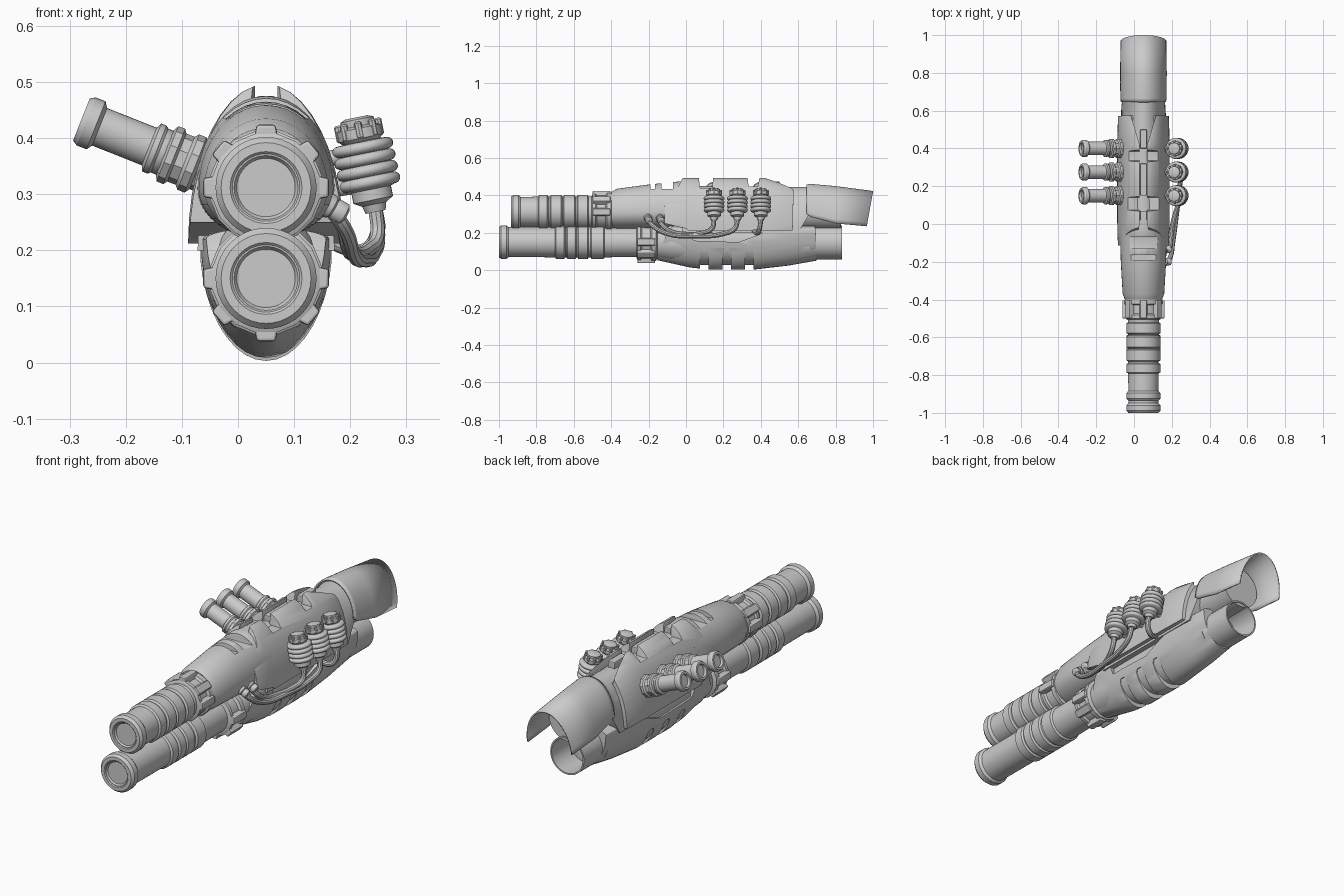
import bpy, bmesh, math
from mathutils import Vector

if "Cube" in bpy.data.objects:
    bpy.data.objects.remove(bpy.data.objects["Cube"])

CX = 0.05  # centre line of the body


def finish(bm, name, angle=32):
    bmesh.ops.recalc_face_normals(bm, faces=bm.faces)
    me = bpy.data.meshes.new(name)
    bm.to_mesh(me)
    bm.free()
    ob = bpy.data.objects.new(name, me)
    bpy.context.collection.objects.link(ob)
    smooth(ob, angle)
    return ob


def activate(ob):
    bpy.ops.object.select_all(action='DESELECT')
    ob.select_set(True)
    bpy.context.view_layer.objects.active = ob


def smooth(ob, angle=32):
    activate(ob)
    bpy.ops.object.shade_smooth_by_angle(angle=math.radians(angle))


def skin(bm, rings, closed=True):
    for a, b in zip(rings, rings[1:]):
        n = len(a)
        for i in range(n if closed else n - 1):
            j = (i + 1) % n
            bm.faces.new((a[i], a[j], b[j], b[i]))


def lathe(name, profile, origin, axis, segs=32, turn=0.0):
    """Revolve (radius, distance) pairs round an axis, capped at both ends."""
    bm, axis = bmesh.new(), Vector(axis).normalized()
    side = axis.cross(Vector((0, 1, 0.001)) if abs(axis.y) < 0.9 else Vector((0, 0, 1))).normalized()
    up = axis.cross(side)
    rings = []
    for r, d in profile:
        c = Vector(origin) + axis * d
        angs = [2 * math.pi * i / segs + turn for i in range(segs)]
        rings.append([bm.verts.new(c + (side * math.cos(a) + up * math.sin(a)) * r) for a in angs])
    skin(bm, rings)
    bm.faces.new(rings[0])
    bm.faces.new(rings[-1])
    return finish(bm, name)


def loft(name, sections, full=False, solid=True, n=20):
    """Elliptical sections (y, half width, base z, height up, depth down)."""
    bm, rings = bmesh.new(), []
    for y, hw, z0, h, d in sections:
        ts = [math.pi * i / n for i in range(2 * n if full else n + 1)]
        rings.append([bm.verts.new((CX + hw * math.cos(t), y, z0 + math.sin(t) * (h if math.sin(t) >= 0 else d)))
                      for t in ts])
    skin(bm, rings, solid)
    if solid:
        bm.faces.new(rings[0])
        bm.faces.new(rings[-1])
    return finish(bm, name)


def prism(poly, axis, lo, hi):
    bm = bmesh.new()
    put = (lambda p, w: (w, p[0], p[1])) if axis == 'x' else (lambda p, w: (p[0], p[1], w))
    rings = [[bm.verts.new(put(p, w)) for p in poly] for w in (lo, hi)]
    skin(bm, rings)
    bm.faces.new(rings[0])
    bm.faces.new(rings[1])
    ob = finish(bm, "cutter")
    ob.hide_render = True
    return ob


def box_cut(y0, y1, z0, z1):
    return prism([(y0, z0), (y1, z0), (y1, z1), (y0, z1)], 'x', -0.5, 0.5)


def cut(ob, cutter, op='DIFFERENCE'):
    m = ob.modifiers.new("cut", 'BOOLEAN')
    m.operation, m.object, m.solver = op, cutter, 'EXACT'
    activate(ob)
    bpy.ops.object.modifier_apply(modifier=m.name)
    bpy.data.objects.remove(cutter, do_unlink=True)


def soften(ob, w=0.006):
    m = ob.modifiers.new("bevel", 'BEVEL')
    m.width, m.segments, m.limit_method, m.angle_limit = w, 2, 'ANGLE', math.radians(40)
    activate(ob)
    bpy.ops.object.modifier_apply(modifier=m.name)
    smooth(ob)


def bands(spans, r=0.09, base=0.081, b=0.006):
    out = []
    for a, c in spans:
        out += [(base, a), (r, a + b), (r, c - b), (base, c)]
    return out


# Two front barrels with muzzle lip and bands
muzzle = [(0.052, 0.012), (0.057, 0.004), (0.06, 0.004), (0.064, 0), (0.08, 0), (0.09, 0.012), (0.09, 0.04), (0.08, 0.052)]
lathe("lower_barrel", muzzle + bands([(0.30, 0.355), (0.36, 0.415), (0.418, 0.48), (0.49, 0.565)]) + [(0.08, 0.73), (0.08, 0.9)],
      (CX, -1, 0.15), (0, 1, 0), 40)
lathe("upper_barrel", muzzle + bands([(0.145, 0.20), (0.208, 0.275), (0.278, 0.345), (0.352, 0.415)]) + [(0.085, 0.44), (0.085, 0.6)],
      (CX, -0.936, 0.312), (0, 1, 0), 40)

# Clamp collars with diagonal lugs
for name, y, z, flip in (("upper", -0.505, 0.312, 1), ("lower", -0.265, 0.15, -1)):
    lathe(name + "_collar", [(0.085, 0), (0.098, 0.006), (0.098, 0.022), (0.09, 0.03), (0.09, 0.075), (0.102, 0.082),
                             (0.102, 0.105), (0.085, 0.115)], (CX, y, z), (0, 1, 0), 16, math.pi / 16)
    for k, deg in enumerate((40, 90, 140, 0, 180)):
        a = math.radians(deg)
        bm = bmesh.new()
        bmesh.ops.create_cube(bm, size=1)
        for v in bm.verts:
            r, s = 0.097 + v.co.x * 0.03, v.co.z * (0.045 if v.co.x < 0 else 0.034)
            v.co = (CX + r * math.cos(a) - s * math.sin(a), y + 0.053 + v.co.y * 0.095,
                    z + flip * (r * math.sin(a) + s * math.cos(a)))
        soften(finish(bm, f"{name}_collar_lug_{k}"), 0.005)

# Upper sleeve behind the upper collar, with top slits
sleeve = loft("upper_sleeve", [(-0.40, 0.098, 0.31, 0.108, 0.085), (-0.37, 0.11, 0.31, 0.125, 0.09), (-0.2, 0.12, 0.31, 0.148, 0.09),
                               (-0.03, 0.124, 0.31, 0.165, 0.09), (0.02, 0.124, 0.31, 0.165, 0.09)], full=True)
for y0, y1 in ((-0.19, -0.165), (-0.13, -0.07)):
    cut(sleeve, box_cut(y0, y1, 0.435, 0.6))
soften(sleeve, 0.004)

# Inner core seen through the gaps
loft("upper_core", [(-0.02, 0.122, 0.2, 0.25, 0), (0.6, 0.118, 0.2, 0.245, 0), (0.66, 0.113, 0.3, 0.145, 0)])
loft("lower_core", [(-0.16, 0.085, 0.15, 0.08, 0.09), (-0.08, 0.1, 0.15, 0.12, 0.105), (0.1, 0.104, 0.15, 0.12, 0.123),
                    (0.4, 0.104, 0.15, 0.12, 0.123), (0.66, 0.095, 0.15, 0.1, 0.095)], full=True)

# Upper armour: dome trimmed to its side outline, split along the top
armour = loft("upper_armour", [(-0.14, 0.136, 0.212, 0.27, 0), (-0.02, 0.139, 0.212, 0.284, 0), (0.42, 0.139, 0.212, 0.284, 0),
                               (0.6, 0.134, 0.212, 0.25, 0)])
cut(armour, prism([(-0.115, 0.25), (0, 0.222), (0.03, 0.2), (0.57, 0.2), (0.575, 0.42), (0.52, 0.6), (0.41, 0.6), (0.385, 0.447),
                   (0.335, 0.447), (0.315, 0.6), (0.155, 0.6), (0.14, 0.44), (0.075, 0.44), (0.055, 0.6), (-0.015, 0.6),
                   (-0.02, 0.49), (-0.05, 0.43), (-0.115, 0.34)], 'x', -0.5, 0.5), 'INTERSECT')
cut(armour, prism([(-0.03, 0.62), (0.13, 0.62), (0.07, 0.42), (0.07, 0), (0.1, -0.15), (0, -0.15), (0.03, 0), (0.03, 0.42)],
                  'z', 0.415, 0.7))
soften(armour)
# Spine blocks lying in the top groove
for i, (y0, y1) in enumerate(((0.0, 0.07), (0.15, 0.32), (0.40, 0.5))):
    soften(prism([(0.032, y0), (0.068, y0), (0.068, y1), (0.032, y1)], 'z', 0.42, 0.475), 0.005)
    bpy.context.object.name = f"spine_block_{i}"
    bpy.context.object.hide_render = False

# Lower hull: keel shape with side window and slots
hull = loft("lower_hull", [(-0.16, 0.1, 0.22, 0.02, 0.165), (0.02, 0.116, 0.22, 0.02, 0.205), (0.12, 0.119, 0.22, 0.02, 0.217),
                           (0.36, 0.119, 0.22, 0.02, 0.217), (0.55, 0.114, 0.22, 0.02, 0.195), (0.72, 0.105, 0.22, 0.02, 0.165)], full=True)
cut(hull, prism([(-0.155, 0), (-0.15, 0.09), (-0.1, 0.2), (-0.06, 0.25), (0.01, 0.25), (0.04, 0.158), (0.28, 0.15), (0.43, 0.205),
                 (0.45, 0.25), (0.69, 0.25), (0.70, 0)], 'x', -0.5, 0.5), 'INTERSECT')
for y in (0.075, 0.195, 0.315):
    cut(hull, prism([(y, -0.1), (y + 0.045, -0.1), (y + 0.045, 0.1), (y + 0.035, 0.115), (y + 0.01, 0.115), (y, 0.1)], 'x', -0.5, 0.5))
soften(hull, 0.005)

# Rear tubes: solid upper, hollow lower
lathe("rear_upper_tube", [(0.1, 0), (0.1, 0.28)], (CX, 0.55, 0.315), (0, 1, 0), 40)
lathe("rear_lower_tube", [(0.09, 0), (0.09, 0.235), (0.083, 0.235), (0.083, 0.02)], (CX, 0.6, 0.148), (0, 1, 0), 40)

# Rear shroud: open half shell with slanted end
shroud = loft("rear_shroud", [(0.645, 0.116, 0.30, 0.155, 0), (0.665, 0.119, 0.285, 0.173, 0), (0.8, 0.12, 0.25, 0.196, 0),
                              (0.99, 0.118, 0.235, 0.185, 0)], solid=False, n=28)
for v in shroud.data.vertices:
    if v.co.y > 0.9:
        v.co.y = 1.0 - 0.18 * (0.42 - v.co.z)
m = shroud.modifiers.new("thickness", 'SOLIDIFY')
m.thickness, m.offset = 0.007, 0

coil = [(0.02, 0), (0.03, 0.004), (0.03, 0.016), (0.04, 0.02), (0.04, 0.038), (0.034, 0.044)]
for k in range(4):
    coil += [(0.044 + 0.0115 * math.sin(math.pi * j / 8), 0.055 + 0.021 * k - 0.0105 * math.cos(math.pi * j / 8)) for j in range(9)]
coil += [(0.036, 0.131), (0.036, 0.15), (0.022, 0.158), (0.018, 0.172)]
down = Vector((0.2, 0, -0.98)).normalized()
out = Vector((-0.93, 0, 0.37)).normalized()

for i, y in enumerate((0.15, 0.275, 0.4)):
    # Left side stub tubes
    lathe(f"stub_tube_{i}", [(0.036, 0.05), (0.042, 0.065), (0.042, 0.075), (0.046, 0.08), (0.046, 0.09), (0.036, 0.095), (0.036, 0.19),
                             (0.046, 0.197), (0.046, 0.216), (0.04, 0.225), (0.03, 0.225), (0.028, 0.212)], (-0.07, y, 0.35), out)
    lathe(f"stub_collar_{i}", [(0.044, -0.03), (0.044, 0.0), (0.053, 0.006), (0.053, 0.02), (0.046, 0.026), (0.046, 0.042),
                               (0.053, 0.047), (0.053, 0.06), (0.04, 0.066)], (-0.07, y, 0.35), out, 10)
    # Right side coils with caps and mounting studs
    lathe(f"coil_{i}", coil, (0.211, y, 0.437), down)
    for k in range(8):
        a = k * math.pi / 4
        q = Vector((0.211, y, 0.437)) + down * 0.008 + down.cross(Vector((0, 1, 0))) * 0.036 * math.cos(a) + Vector((0, 0.036 * math.sin(a), 0))
        lathe(f"coil_cap_rib_{i}_{k}", [(0.004, 0), (0.007, 0.003), (0.007, 0.028), (0.004, 0.031)], q, down, 8)
    for k, (x, z) in enumerate(((0.15, 0.362), (0.165, 0.308))):
        lathe(f"coil_stud_{i}_{k}", [(0.014, 0), (0.014, 0.05)], (x, y, z), (1, 0, 0.15), 12)


# Cables from the coils to the sleeve sockets
def cable(name, pts, r=0.013):
    cu = bpy.data.curves.new(name, 'CURVE')
    cu.dimensions, cu.bevel_depth, cu.bevel_resolution, cu.resolution_u, cu.use_fill_caps = '3D', r, 3, 8, True
    sp = cu.splines.new('BEZIER')
    sp.bezier_points.add(len(pts) - 1)
    for b, p in zip(sp.bezier_points, pts):
        b.co = p
        b.handle_left_type = b.handle_right_type = 'AUTO'
    ob = bpy.data.objects.new(name, cu)
    bpy.context.collection.objects.link(ob)
    activate(ob)
    bpy.ops.object.convert(target='MESH')
    smooth(bpy.context.object)


cable("cable_0", [(0.245, 0.15, 0.275), (0.248, 0.14, 0.225), (0.23, 0.09, 0.2), (0.205, 0, 0.193), (0.195, -0.08, 0.208),
                  (0.185, -0.13, 0.245), (0.155, -0.15, 0.285)])
cable("cable_1", [(0.245, 0.275, 0.275), (0.25, 0.262, 0.225), (0.242, 0.2, 0.195), (0.225, 0.05, 0.183), (0.205, -0.1, 0.195),
                  (0.19, -0.18, 0.24), (0.155, -0.215, 0.29)])
cable("cable_2", [(0.245, 0.4, 0.275), (0.248, 0.395, 0.23), (0.225, 0.385, 0.2), (0.19, 0.37, 0.205), (0.15, 0.36, 0.225)])
for i, y in enumerate((-0.14, -0.205)):
    lathe(f"cable_socket_{i}", [(0.022, 0), (0.022, 0.02), (0.017, 0.024), (0.02, 0.03), (0.02, 0.045), (0.012, 0.05)],
          (0.15, y, 0.287), (0.85, 0.15, -0.5), 14)
